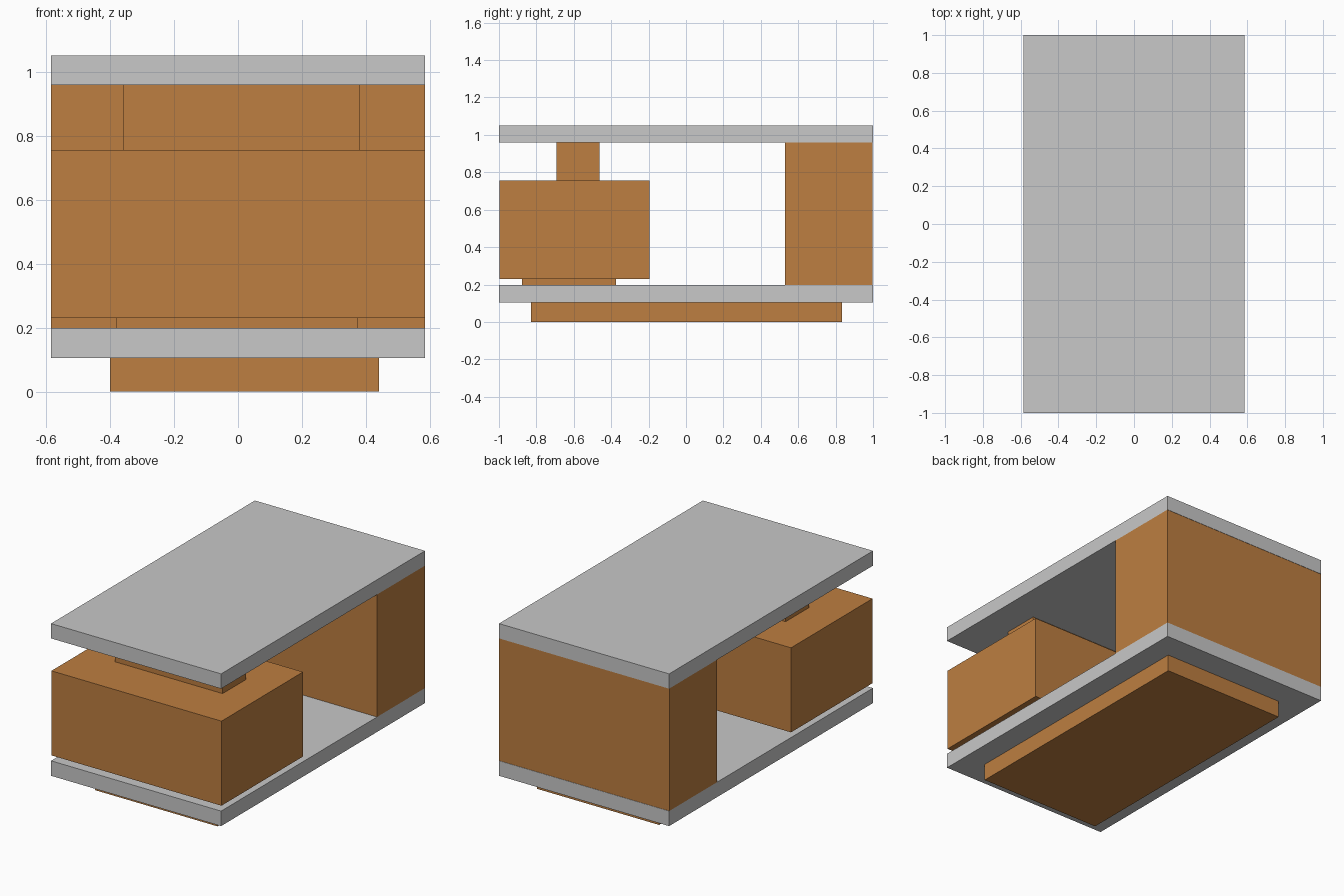
import bpy
import bmesh
from mathutils import Vector

default = bpy.data.objects.get("Cube")
if default:
    bpy.data.objects.remove(default, do_unlink=True)


def make_material(name, rgb):
    mat = bpy.data.materials.new(name)
    mat.use_nodes = True
    color = (*rgb, 1)
    mat.diffuse_color = color
    mat.node_tree.nodes["Principled BSDF"].inputs["Base Color"].default_value = color
    return mat


def make_box(name, x, y, z, mat):
    """Box spanning the given (low, high) range on each axis."""
    low, high = (Vector(corner) for corner in zip(x, y, z))
    bm = bmesh.new()
    bmesh.ops.create_cube(bm, size=1)
    bmesh.ops.scale(bm, vec=high - low, verts=bm.verts)
    mesh = bpy.data.meshes.new(name)
    bm.to_mesh(mesh)
    bm.free()
    mesh.materials.append(mat)
    obj = bpy.data.objects.new(name, mesh)
    obj.location = (low + high) / 2
    bpy.context.collection.objects.link(obj)
    return obj


grey = make_material("light grey", (0.58, 0.58, 0.58))
wood = make_material("orange brown", (0.509, 0.209, 0.052))

full_width = (-0.584, 0.584)
full_depth = (-1, 1)

# Plinth and the two slabs
make_box("plinth", (-0.4, 0.44), (-0.83, 0.835), (0, 0.105), wood)
make_box("lower_slab", full_width, full_depth, (0.105, 0.198), grey)
make_box("upper_slab", full_width, full_depth, (0.958, 1.05), grey)

# Solid support at the back
make_box("back_block", full_width, (0.53, 0.998), (0.198, 0.958), wood)

# Front block held between a low spacer and a narrow neck
make_box("front_spacer", (-0.38, 0.373), (-0.877, -0.373), (0.198, 0.23), wood)
make_box("front_block", full_width, (-0.996, -0.196), (0.23, 0.755), wood)
make_box("front_neck", (-0.36, 0.379), (-0.692, -0.463), (0.755, 0.958), wood)
